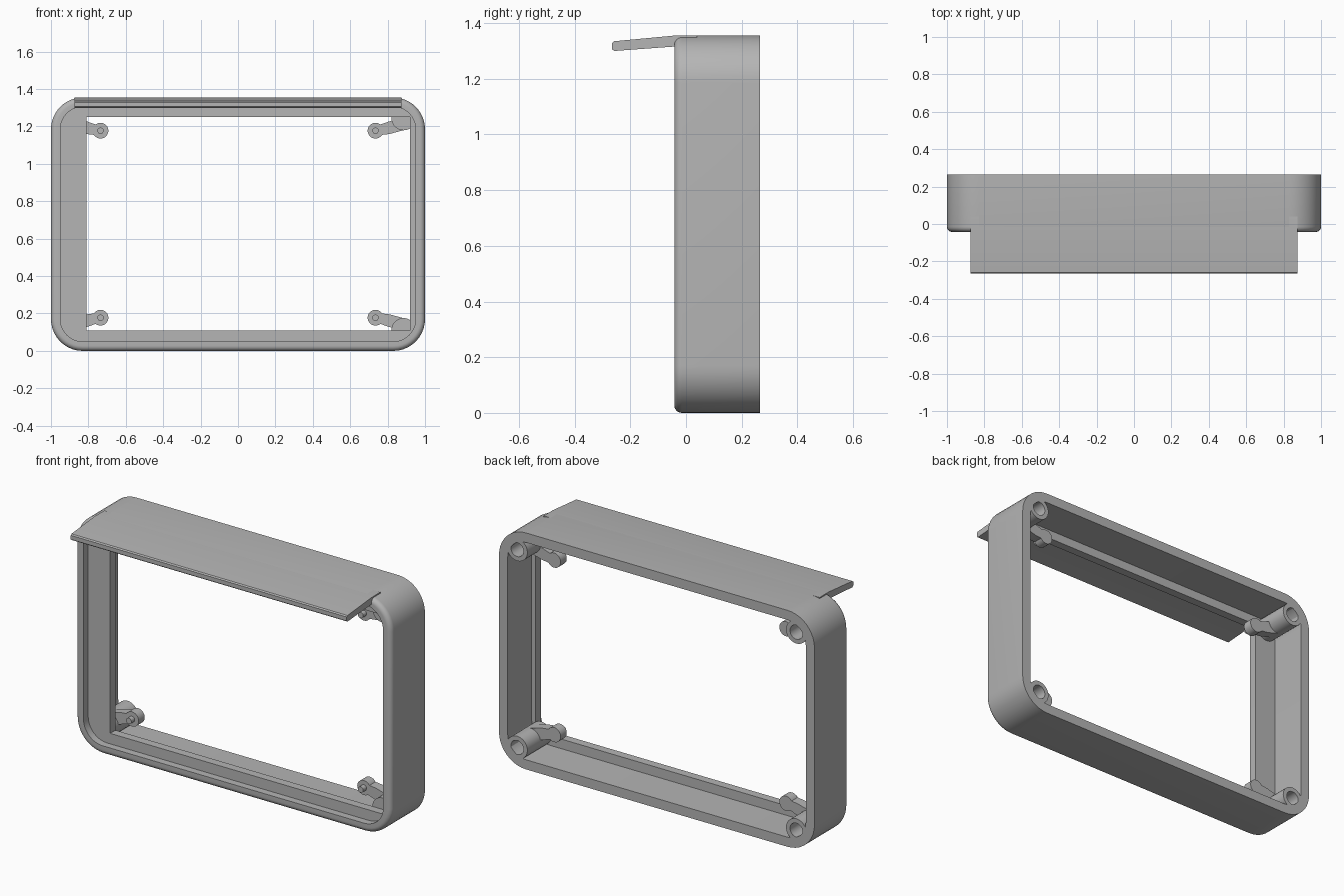
import bpy, bmesh, math
from mathutils import Vector

cube = bpy.data.objects.get("Cube")
if cube:
    bpy.data.objects.remove(cube, do_unlink=True)

grey = bpy.data.materials.new("plain_grey")
grey.use_nodes = True
grey.diffuse_color = (0.46, 0.46, 0.46, 1)
grey.node_tree.nodes["Principled BSDF"].inputs["Base Color"].default_value = grey.diffuse_color

HEIGHT = 1.355


def finish(bm, name):
    bmesh.ops.recalc_face_normals(bm, faces=bm.faces)
    mesh = bpy.data.meshes.new(name)
    bm.to_mesh(mesh)
    bm.free()
    mesh.materials.append(grey)
    obj = bpy.data.objects.new(name, mesh)
    bpy.context.collection.objects.link(obj)
    bpy.ops.object.select_all(action="DESELECT")
    obj.select_set(True)
    bpy.context.view_layer.objects.active = obj
    bpy.ops.object.shade_smooth_by_angle(angle=math.radians(35))
    return obj


def rounded_loop(x0, x1, z0, z1, r, y, steps=10):
    """Rounded rectangle at depth y."""
    corners = ((x1 - r, z1 - r), (x0 + r, z1 - r), (x0 + r, z0 + r), (x1 - r, z0 + r))
    points = []
    for quarter, (cx, cz) in enumerate(corners):
        for i in range(steps + 1):
            a = math.pi / 2 * (quarter + i / steps)
            points.append(Vector((cx + r * math.cos(a), y, cz + r * math.sin(a))))
    return points


def circle(cx, cz, r, y, n=32):
    return [Vector((cx + r * math.cos(math.tau * i / n), y, cz + r * math.sin(math.tau * i / n)))
            for i in range(n)]


def skin(loops, name, ring=False):
    """Join successive loops; close as a ring or cap both ends."""
    bm = bmesh.new()
    rows = [[bm.verts.new(p) for p in loop] for loop in loops]
    pairs = list(zip(rows, rows[1:])) + ([(rows[-1], rows[0])] if ring else [])
    for a, b in pairs:
        for i in range(len(a)):
            j = (i + 1) % len(a)
            bm.faces.new((a[i], a[j], b[j], b[i]))
    if not ring:
        bm.faces.new(rows[0])
        bm.faces.new(rows[-1])
    return finish(bm, name)


def inset(d, y, r=0.17):
    return rounded_loop(-1 + d, 1 - d, d, HEIGHT - d, r - d, y)


# Frame: outer wall, rounded front lip, shallow recess, ledge and rear cavity
front, back, lip = -0.042, 0.265, 0.027
ledge_front, ledge_back = 0.0, 0.048
loops = [inset(0, back)]
for i in range(7):
    a = math.pi / 2 * i / 6
    loops.append(inset(lip * (1 - math.cos(a)), front + lip * (1 - math.sin(a))))
loops += [inset(0.05, front), inset(0.05, ledge_front)]
for y in (ledge_front, ledge_back):
    loops.append(rounded_loop(-0.81, 0.92, 0.11, 1.25, 0.001, y))
loops += [inset(0.055, ledge_back), inset(0.055, back)]
skin(loops, "frame", ring=True)

# Visor: bent plate over the front edge
profile = [(0.04, 1.355), (-0.045, 1.355), (-0.258, 1.335), (-0.265, 1.329),
           (-0.265, 1.306), (-0.258, 1.3), (-0.04, 1.316), (0.04, 1.318)]
skin([[Vector((x, y, z)) for y, z in profile] for x in (-0.875, 0.875)], "visor")

# Corner screw posts, each with a clip arm and pin
for side, sx in (("left", 1), ("right", -1)):
    for level, sz in (("upper", 1), ("lower", -1)):
        def at_z(offset):
            return HEIGHT / 2 + sz * offset

        tag = f"{level}_{side}"
        cx, cz = sx * 0.885, at_z(0.567)
        skin([circle(cx, cz, r, y) for r, y in
              ((0.065, ledge_back - 0.002), (0.065, back), (0.04, back), (0.04, 0.1))],
             f"screw_post_{tag}")

        px, pz = sx * 0.735, at_z(0.5)
        arm_y = (0.09, 0.145)
        skin([circle(px, pz, 0.042, y) for y in arm_y], f"arm_end_{tag}")
        skin([circle(px, pz, 0.017, y, 20) for y in (0.06, 0.092)], f"pin_{tag}")
        outline = [(0.74, 0.474), (0.74, 0.526), (0.81, 0.55), (0.905, 0.572),
                   (0.905, 0.508), (0.81, 0.482)]
        skin([[Vector((sx * x, y, at_z(z))) for x, z in outline] for y in arm_y],
             f"clip_arm_{tag}")
